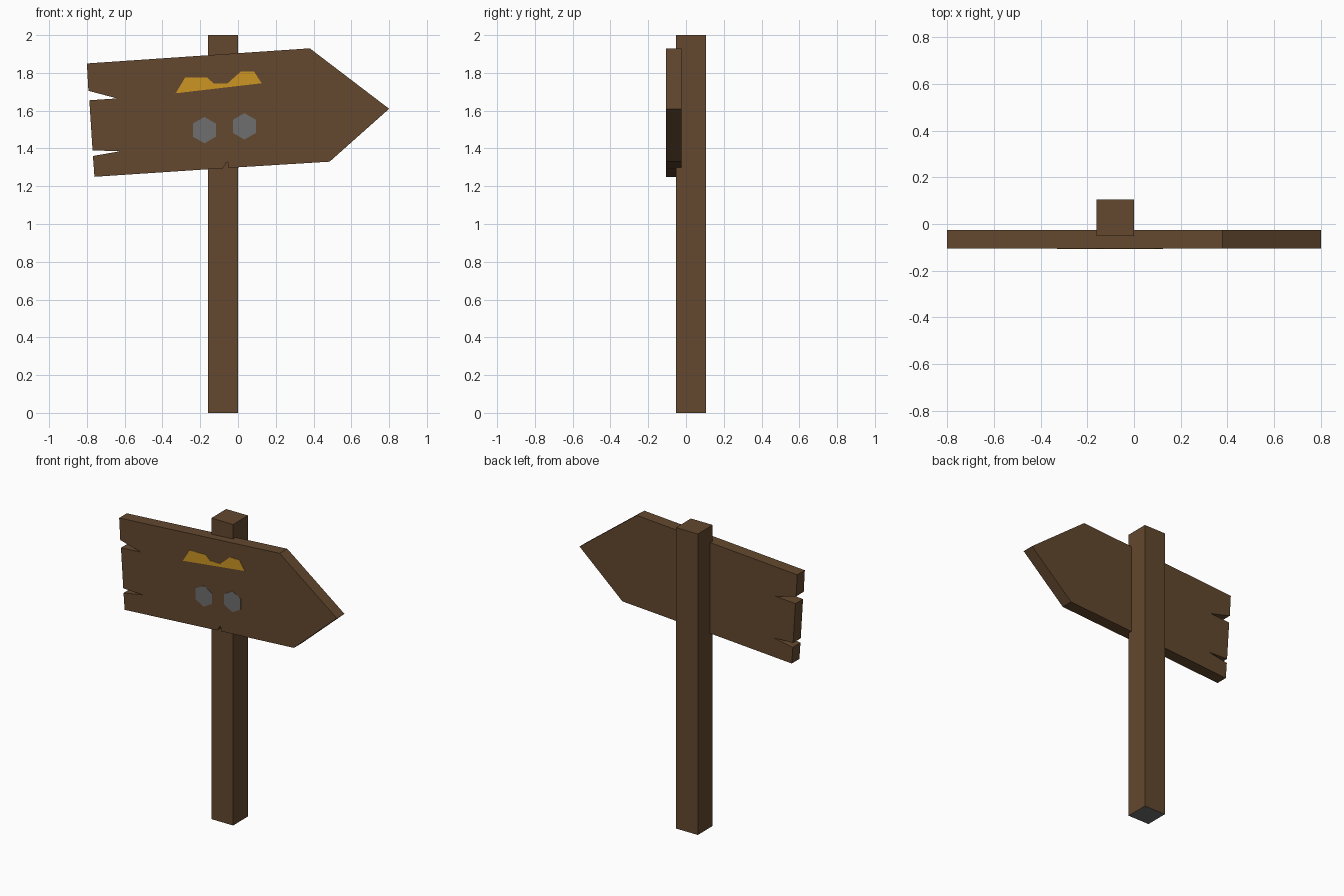
import bpy, bmesh
from math import sin, cos, pi

cube = bpy.data.objects.get("Cube")
if cube:
    bpy.data.objects.remove(cube, do_unlink=True)


def material(name, rgb):
    mat = bpy.data.materials.new(name)
    mat.use_nodes = True
    mat.diffuse_color = (*rgb, 1)
    bsdf = next(n for n in mat.node_tree.nodes if n.type == 'BSDF_PRINCIPLED')
    bsdf.inputs["Base Color"].default_value = (*rgb, 1)
    return mat


wood = material("brown wood", (0.125, 0.065, 0.028))
gold = material("golden paint", (0.61, 0.30, 0.017))
grey = material("grey metal", (0.158, 0.158, 0.158))


def slab(name, outline, front, back, *mats):
    """Extrude an outline drawn in the xz plane from front to back."""
    bm = bmesh.new()
    face = bm.faces.new([bm.verts.new((x, front, z)) for x, z in outline])
    grown = bmesh.ops.extrude_face_region(bm, geom=[face], use_keep_orig=True)
    verts = [g for g in grown["geom"] if isinstance(g, bmesh.types.BMVert)]
    bmesh.ops.translate(bm, vec=(0, back - front, 0), verts=verts)
    bmesh.ops.recalc_face_normals(bm, faces=bm.faces)
    mesh = bpy.data.meshes.new(name)
    bm.to_mesh(mesh)
    bm.free()
    for mat in mats:
        mesh.materials.append(mat)
    obj = bpy.data.objects.new(name, mesh)
    bpy.context.collection.objects.link(obj)
    return obj


# Square post with a grey underside
post = slab("post", [(-0.16, 0), (0, 0), (0, 2), (-0.16, 2)],
            -0.052, 0.105, wood, grey)
for poly in post.data.polygons:
    poly.material_index = int(poly.normal.z < -0.5)

# Tilted arrow board with a split left end and a nick in the lower edge
FRONT = -0.105
slab("arrow_board", [
    (-0.80, 1.85), (0.38, 1.93), (0.80, 1.61), (0.485, 1.33),
    (-0.05, 1.297), (-0.055, 1.33), (-0.062, 1.325), (-0.08, 1.295),
    (-0.76, 1.25), (-0.768, 1.36), (-0.625, 1.385), (-0.77, 1.39),
    (-0.787, 1.655), (-0.64, 1.665), (-0.792, 1.705),
], FRONT, -0.025, wood)

# Painted golden emblem
slab("golden_emblem", [
    (-0.33, 1.692), (-0.28, 1.775), (-0.162, 1.775), (-0.13, 1.745),
    (-0.055, 1.745), (0.015, 1.807), (0.085, 1.807), (0.125, 1.745),
], FRONT - 0.002, FRONT + 0.002, gold)

# Two hexagonal plates
for side, x, z in (("right", -0.178, 1.497), ("left", 0.034, 1.517)):
    hexagon = [(x + 0.07 * sin(i * pi / 3), z + 0.07 * cos(i * pi / 3))
               for i in range(6)]
    slab(side + "_hexagon_plate", hexagon, FRONT - 0.002, FRONT + 0.002, grey)
